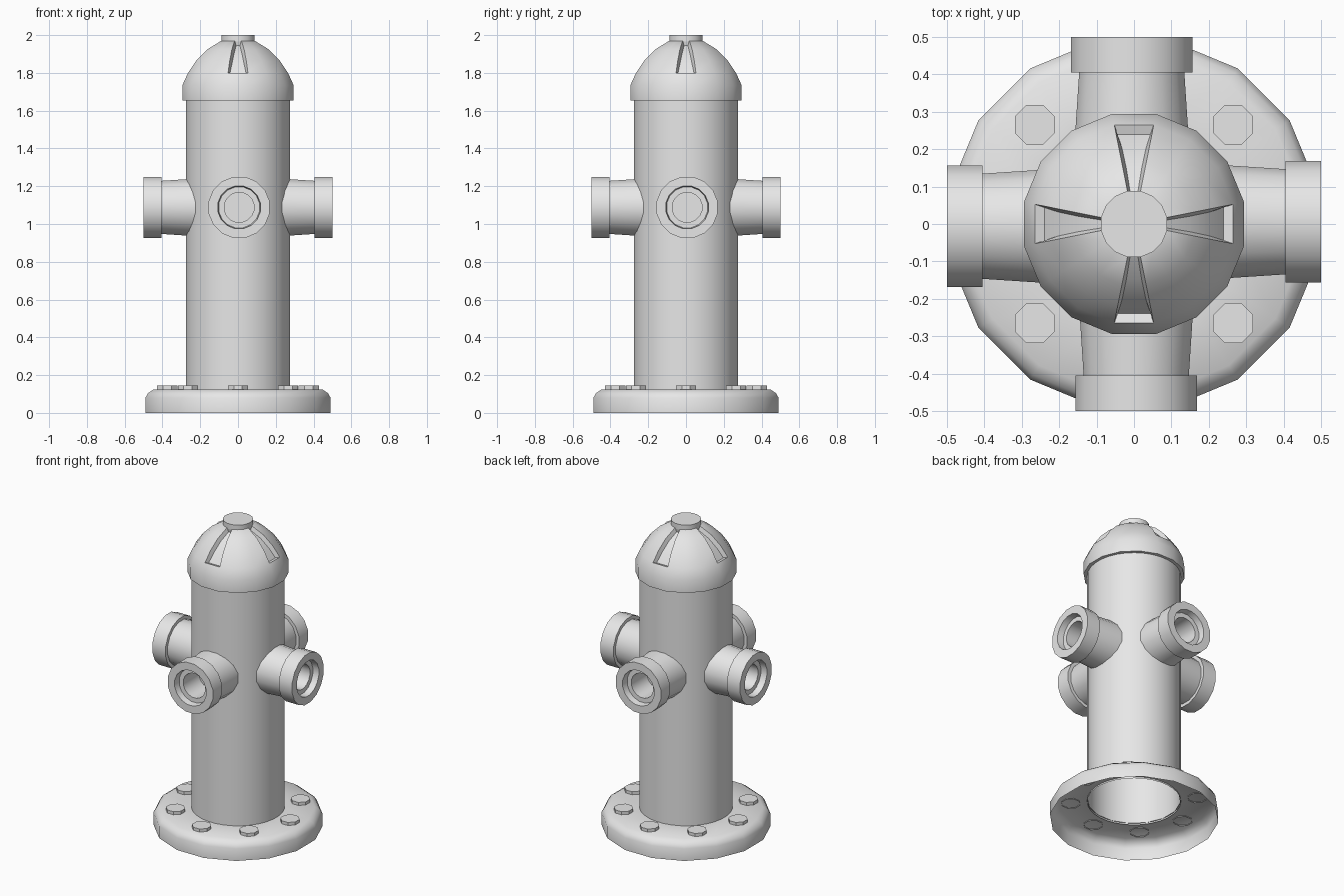
import bpy
import bmesh
import math
from mathutils import Matrix, Vector

cube = bpy.data.objects.get("Cube")
if cube:
    bpy.data.objects.remove(cube, do_unlink=True)

metal = bpy.data.materials.new("plain grey")
metal.use_nodes = True
GREY = (0.8, 0.8, 0.8, 1)
metal.diffuse_color = GREY
metal.node_tree.nodes["Principled BSDF"].inputs["Base Color"].default_value = GREY


def lathe(bm, profile, sides=16, cap_end=False):
    """Revolve (radius, height) points about z, with a flat side on each axis."""
    rings = []
    for r, z in profile:
        angles = [(i + 0.5) * math.tau / sides for i in range(sides)]
        rings.append([bm.verts.new((r * math.cos(a), r * math.sin(a), z)) for a in angles])
    for low, high in zip(rings, rings[1:]):
        for i in range(sides):
            j = (i + 1) % sides
            bm.faces.new((low[i], low[j], high[j], high[i]))
    if cap_end:
        bm.faces.new(rings[-1])


def finish(name, bm, matrix=Matrix(), angle=40):
    mesh = bpy.data.meshes.new(name)
    bm.to_mesh(mesh)
    bm.free()
    mesh.transform(matrix)
    mesh.materials.append(metal)
    obj = bpy.data.objects.new(name, mesh)
    bpy.context.collection.objects.link(obj)
    bpy.ops.object.select_all(action="DESELECT")
    obj.select_set(True)
    bpy.context.view_layer.objects.active = obj
    bpy.ops.object.shade_smooth_by_angle(angle=math.radians(angle))


def turned(name, profile, sides=16, cap_end=False, matrix=Matrix(), angle=40):
    bm = bmesh.new()
    lathe(bm, profile, sides, cap_end)
    finish(name, bm, matrix, angle)


# Hollow foot flange and open barrel
turned("base_flange", [(0.5, 0), (0.5, 0.08), (0.485, 0.105), (0.455, 0.125), (0.275, 0.125)], angle=50)
turned("barrel", [(0.277, 0.115), (0.277, 1.66)], sides=32)

# Flange bolts
for i in range(8):
    place = Matrix.Rotation(i * math.tau / 8, 4, "Z") @ Matrix.Translation((0.375, 0, 0))
    turned(f"flange_bolt_{i + 1}", [(0.058, 0.12), (0.058, 0.145)], 8, True, place)

# Domed bonnet with four pressed dents
bm = bmesh.new()
lathe(bm, [(0.27, 1.655), (0.3, 1.655), (0.3, 1.735), (0.27, 1.8), (0.225, 1.865),
           (0.165, 1.925), (0.09, 1.97)], cap_end=True)
bm.normal_update()
for axis in (Vector((1, 0)), Vector((0, 1)), Vector((-1, 0)), Vector((0, -1))):
    dent = []
    for f in bm.faces:
        c = f.calc_center_median()
        if 1.77 < c.z < 1.96 and c.xy.normalized().dot(axis) > 0.99:
            dent.append(f)
    bmesh.ops.inset_region(bm, faces=dent, thickness=0.012, depth=-0.025)
finish("bonnet", bm, angle=60)

# Operating nut
turned("top_nut", [(0.09, 1.965), (0.09, 2.0)], 16, True)

# Four hose outlets, each with a stepped, recessed collar
NECK = [(0.157, 0.2), (0.143, 0.41)]
COLLAR = [(0.14, 0.405), (0.165, 0.405), (0.165, 0.5), (0.115, 0.5), (0.11, 0.46),
          (0.08, 0.46), (0.08, 0.3)]
for i, side in enumerate(("left", "back", "right", "front")):
    place = (Matrix.Rotation(i * math.pi / 2, 4, "Z")
             @ Matrix.Translation((0, 0.006, 1.088))
             @ Matrix.Rotation(math.pi / 2, 4, "Y"))
    turned(f"{side}_outlet_neck", NECK, 16, False, place)
    turned(f"{side}_outlet_collar", COLLAR, 16, True, place)
